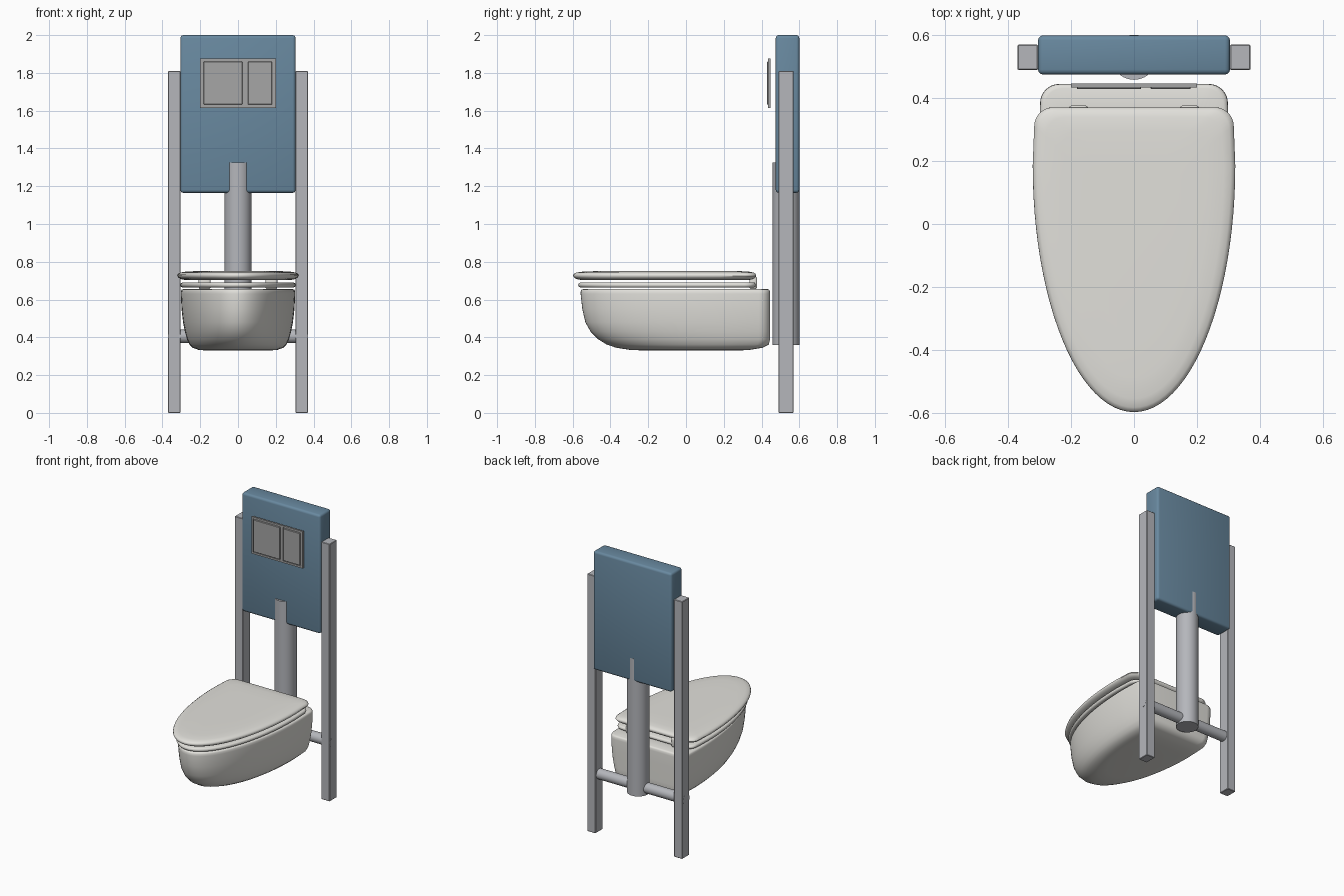
import bpy, bmesh, math
from mathutils import Matrix, Vector

if "Cube" in bpy.data.objects:
    bpy.data.objects.remove(bpy.data.objects["Cube"])


def material(name, rgb):
    m = bpy.data.materials.new(name)
    m.diffuse_color = (*rgb, 1)
    m.use_nodes = True
    m.node_tree.nodes["Principled BSDF"].inputs["Base Color"].default_value = m.diffuse_color
    return m


CERAMIC = material("ceramic", (0.76, 0.75, 0.71))
BLUE = material("blue_plastic", (0.14, 0.25, 0.35))
STEEL = material("steel", (0.46, 0.47, 0.50))
PLATE = material("satin_grey", (0.38, 0.38, 0.38))


def finish(bm, name, mat, angle=35):
    bmesh.ops.recalc_face_normals(bm, faces=bm.faces)
    me = bpy.data.meshes.new(name)
    bm.to_mesh(me)
    bm.free()
    ob = bpy.data.objects.new(name, me)
    bpy.context.collection.objects.link(ob)
    me.materials.append(mat)
    bpy.ops.object.select_all(action='DESELECT')
    ob.select_set(True)
    bpy.context.view_layer.objects.active = ob
    bpy.ops.object.shade_smooth_by_angle(angle=math.radians(angle))
    return ob


def box(name, lo, hi, mat, bevel=0.0, segments=3):
    lo, hi = Vector(lo), Vector(hi)
    bm = bmesh.new()
    bmesh.ops.create_cube(bm, size=1, matrix=Matrix.Translation((lo + hi) / 2)
                          @ Matrix.Diagonal((*(hi - lo), 1)))
    if bevel:
        bmesh.ops.bevel(bm, geom=bm.edges[:], offset=bevel, segments=segments,
                        profile=0.5, affect='EDGES')
    return finish(bm, name, mat)


def rod(name, centre, radius, length, axis, mat):
    bm = bmesh.new()
    turn = Matrix.Rotation(math.pi / 2, 4, 'Y') if axis == 'X' else Matrix()
    bmesh.ops.create_cone(bm, cap_ends=True, segments=40, radius1=radius, radius2=radius,
                          depth=length, matrix=Matrix.Translation(centre) @ turn)
    return finish(bm, name, mat)


def outline(z, w, front, back, r=0.06):
    """Elliptical nose, straight sides, rounded square back."""
    mid = front + (back - front) * 0.81
    half = []
    for i in range(25):
        a = math.pi / 2 * i / 24
        half.append((w * math.sin(a), mid - (mid - front) * math.cos(a)))
    r = min(r, w * 0.6, (back - mid) * 0.9)
    wb = w * 0.985
    for i in range(9):
        a = math.pi / 2 * i / 8
        half.append((wb - r + r * math.cos(a), back - r + r * math.sin(a)))
    half.append((0, back))
    return [(x, y, z) for x, y in half] + [(-x, y, z) for x, y in half[-2:0:-1]]


def loft(name, layers, mat, ring=False):
    bm = bmesh.new()
    loops = [[bm.verts.new(p) for p in outline(*layer)] for layer in layers]
    n = len(loops[0])
    pairs = list(zip(loops, loops[1:])) + ([(loops[-1], loops[0])] if ring else [])
    for a, b in pairs:
        for i in range(n):
            j = (i + 1) % n
            bm.faces.new((a[i], a[j], b[j], b[i]))
    if not ring:
        bm.faces.new(loops[0])
        bm.faces.new(loops[-1])
    return finish(bm, name, mat, 50)


# Wall-hung bowl: outside from the bottom up, over the rim and down inside
loft("bowl", [
    (0.330, 0.170, -0.22, 0.28), (0.334, 0.210, -0.30, 0.34), (0.345, 0.240, -0.37, 0.405),
    (0.362, 0.257, -0.42, 0.438), (0.39, 0.270, -0.465, 0.445), (0.43, 0.281, -0.505, 0.445),
    (0.48, 0.291, -0.533, 0.445), (0.55, 0.299, -0.549, 0.445), (0.63, 0.303, -0.558, 0.445),
    (0.645, 0.302, -0.557, 0.444), (0.652, 0.298, -0.553, 0.440), (0.655, 0.290, -0.545, 0.432),
    (0.655, 0.225, -0.465, 0.24), (0.645, 0.217, -0.457, 0.23), (0.55, 0.20, -0.43, 0.21),
    (0.46, 0.16, -0.36, 0.15), (0.40, 0.10, -0.25, 0.08), (0.38, 0.05, -0.15, 0.0)], CERAMIC)

# Seat ring
loft("seat", [
    (0.664, 0.295, -0.56, 0.360), (0.668, 0.303, -0.568, 0.367), (0.677, 0.306, -0.572, 0.370),
    (0.686, 0.303, -0.568, 0.367), (0.690, 0.295, -0.56, 0.360), (0.690, 0.215, -0.45, 0.24),
    (0.684, 0.207, -0.44, 0.23), (0.670, 0.207, -0.44, 0.23), (0.664, 0.215, -0.45, 0.24)],
    CERAMIC, ring=True)

# Lid, gently domed
loft("lid", [
    (0.704, 0.280, -0.555, 0.335), (0.708, 0.302, -0.578, 0.355), (0.716, 0.316, -0.592, 0.366),
    (0.726, 0.322, -0.598, 0.371), (0.735, 0.319, -0.595, 0.369), (0.742, 0.308, -0.583, 0.360),
    (0.747, 0.285, -0.555, 0.340), (0.750, 0.235, -0.49, 0.295), (0.751, 0.150, -0.36, 0.20)],
    CERAMIC)

# Installation frame and hinges, mirrored left and right
for side, s in (("left", -1), ("right", 1)):
    x0, x1 = sorted((0.305 * s, 0.370 * s))
    box(side + "_post", (x0, 0.49, 0), (x1, 0.57, 1.81), STEEL, 0.003, 1)
    x0, x1 = sorted((0.145 * s, 0.208 * s))
    box(side + "_hinge", (x0, 0.335, 0.655), (x1, 0.377, 0.722), CERAMIC, 0.012)
rod("crossbar", (0, 0.527, 0.405), 0.036, 0.742, 'X', STEEL)
rod("flush_pipe", (0, 0.53, 0.8425), 0.0715, 0.965, 'Z', STEEL)

# Cistern
box("cistern", (-0.305, 0.475, 1.165), (0.305, 0.60, 2.0), BLUE, 0.016)

# Flush plate: backing, raised border and two buttons
box("flush_plate", (-0.20, 0.440, 1.615), (0.20, 0.447, 1.875), PLATE)
for name, lo, hi in (("left", (-0.20, 1.615), (-0.187, 1.875)),
                     ("right", (0.185, 1.615), (0.20, 1.875)),
                     ("middle", (0.028, 1.628), (0.048, 1.864)),
                     ("bottom", (-0.187, 1.615), (0.185, 1.628)),
                     ("top", (-0.187, 1.864), (0.185, 1.875))):
    box(name + "_plate_border", (lo[0], 0.434, lo[1]), (hi[0], 0.441, hi[1]), PLATE)
box("large_button", (-0.182, 0.429, 1.633), (0.023, 0.441, 1.859), PLATE, 0.002, 1)
box("small_button", (0.053, 0.429, 1.633), (0.180, 0.441, 1.859), PLATE, 0.002, 1)
